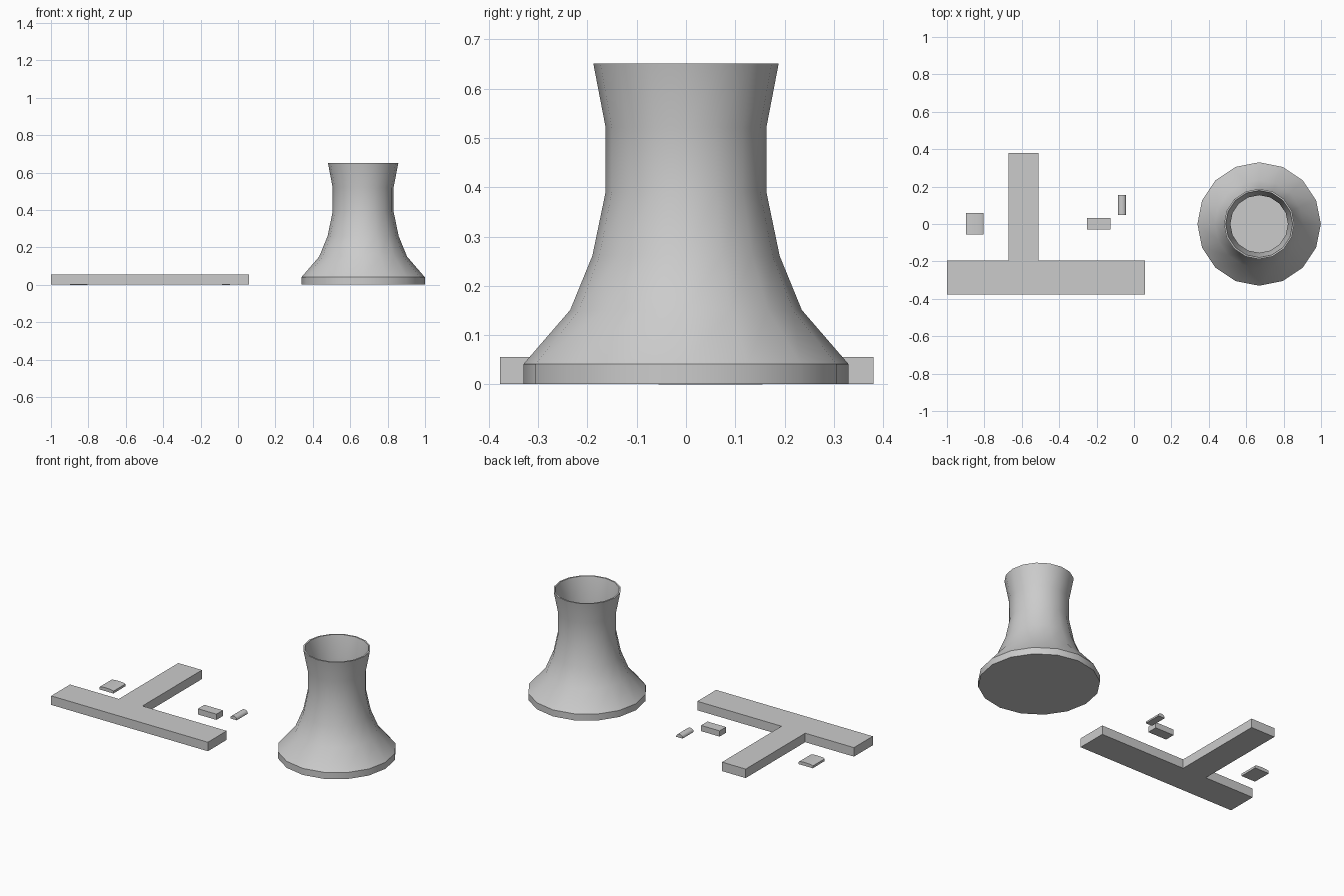
import bpy, bmesh, math

cube = bpy.data.objects.get("Cube")
if cube:
    bpy.data.objects.remove(cube, do_unlink=True)

grey = bpy.data.materials.new("plain_grey")
grey.use_nodes = True
colour = (0.6, 0.6, 0.6, 1)
grey.diffuse_color = colour
grey.node_tree.nodes["Principled BSDF"].inputs["Base Color"].default_value = colour


def finish(name, bm, location=(0, 0, 0), smooth=False):
    """Turn a bmesh into a named grey object."""
    bmesh.ops.recalc_face_normals(bm, faces=bm.faces)
    mesh = bpy.data.meshes.new(name)
    bm.to_mesh(mesh)
    bm.free()
    mesh.materials.append(grey)
    obj = bpy.data.objects.new(name, mesh)
    obj.location = location
    bpy.context.collection.objects.link(obj)
    if smooth:
        bpy.ops.object.select_all(action="DESELECT")
        obj.select_set(True)
        bpy.context.view_layer.objects.active = obj
        bpy.ops.object.shade_smooth_by_angle(angle=math.radians(30))
    return obj


def prism(name, points, direction, location=(0, 0, 0), smooth=False):
    """Extrude a closed outline along a direction."""
    bm = bmesh.new()
    face = bm.faces.new([bm.verts.new(p) for p in points])
    result = bmesh.ops.extrude_face_region(bm, geom=[face], use_keep_orig=True)
    moved = [v for v in result["geom"] if isinstance(v, bmesh.types.BMVert)]
    bmesh.ops.translate(bm, verts=moved, vec=direction)
    return finish(name, bm, location, smooth)


def arched_block(name, x, y, width, depth, side, height, steps=8):
    """Low block along y with a rounded top."""
    outline = [(-width / 2, 0, 0)]
    for i in range(steps + 1):
        a = math.pi * (1 - i / steps)
        outline.append((width / 2 * math.cos(a), 0, side + (height - side) * math.sin(a)))
    outline.append((width / 2, 0, 0))
    return prism(name, outline, (0, depth, 0), (x, y - depth / 2, 0), True)


def lathe(name, profile, sides, location):
    """Revolve a profile of (radius, height) and cap both ends."""
    bm = bmesh.new()
    rings = []
    for r, z in profile:
        angles = [math.tau * i / sides for i in range(sides)]
        rings.append([bm.verts.new((r * math.cos(a), r * math.sin(a), z)) for a in angles])
    for low, high in zip(rings, rings[1:]):
        for i in range(sides):
            j = (i + 1) % sides
            bm.faces.new((low[i], low[j], high[j], high[i]))
    bm.faces.new(rings[0])
    bm.faces.new(rings[-1])
    return finish(name, bm, location, True)


# Flared tower: outer wall, rim, then inner wall down to the floor
outer = [(0.33, 0.04), (0.235, 0.15), (0.19, 0.26), (0.163, 0.39), (0.163, 0.52), (0.188, 0.65)]
wall = 0.009
inner = [(r - wall, z) for r, z in reversed(outer)]
lathe("flared_tower", [(0.33, 0)] + outer + inner + [(0.33 - wall, 0.01)], 16, (0.669, 0, 0.001))

# T-shaped building: long front bar with a stem to the back
t_outline = [(-1, -0.377), (0.06, -0.377), (0.06, -0.195), (-0.51, -0.195),
             (-0.51, 0.38), (-0.67, 0.38), (-0.67, -0.195), (-1, -0.195)]
prism("t_building", [(x, y, 0.001) for x, y in t_outline], (0, 0, 0.055))

# Small plain block
w, d = 0.0625, 0.031
corners = [(-w, -d, 0), (w, -d, 0), (w, d, 0), (-w, d, 0)]
prism("small_block", corners, (0, 0, 0.035), (-0.188, 0.002, 0.01))

# Small sheds with rounded roofs
arched_block("wide_shed", -0.852, 0.002, 0.095, 0.115, 0.014, 0.021)
arched_block("narrow_shed", -0.064, 0.102, 0.043, 0.106, 0.004, 0.021)
